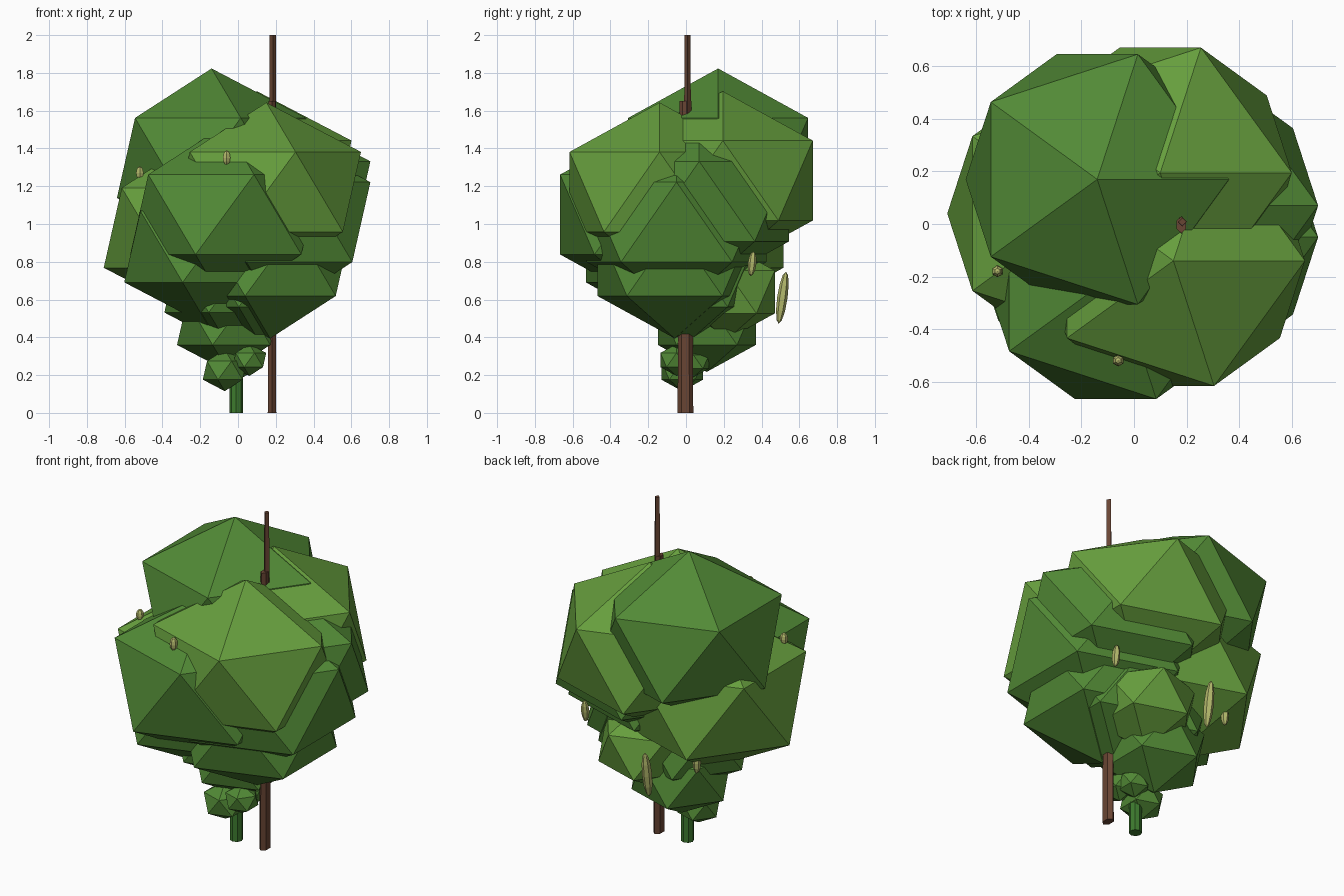
import bpy
import math
from mathutils import Vector

if "Cube" in bpy.data.objects:
    bpy.data.objects.remove(bpy.data.objects["Cube"])


def material(name, srgb):
    m = bpy.data.materials.new(name)
    m.diffuse_color = [(c / 12.92 if c <= 0.04045 else ((c + 0.055) / 1.055) ** 2.4)
                       for c in srgb] + [1]
    m.use_nodes = True
    m.node_tree.nodes["Principled BSDF"].inputs["Base Color"].default_value = m.diffuse_color
    return m


LIGHT = material("light leaf green", (0.40, 0.62, 0.24))
MID = material("leaf green", (0.32, 0.54, 0.21))
STEM = material("stem green", (0.24, 0.48, 0.18))
BARK = material("bark brown", (0.41, 0.27, 0.20))
FRUIT = material("pale fruit yellow", (0.70, 0.72, 0.42))


def finish(name, mat):
    ob = bpy.context.object
    ob.name = name
    ob.data.materials.append(mat)
    return ob


def leaf_clump(name, x, y, z, r, mat):
    bpy.ops.mesh.primitive_ico_sphere_add(subdivisions=1, radius=1, location=(x, y, z))
    finish(name, mat).scale = (r, r, r * 0.845)


def post(name, x, y, z0, z1, r0, r1, sides, mat, stretch=1):
    bpy.ops.mesh.primitive_cone_add(vertices=sides, radius1=r0, radius2=r1, depth=z1 - z0,
                                    location=(x, y, (z0 + z1) / 2))
    finish(name, mat).scale.y = stretch


def fruit(name, loc, length, width, tilt=0.0):
    bpy.ops.mesh.primitive_uv_sphere_add(segments=6, ring_count=6, radius=1, location=loc)
    ob = finish(name, FRUIT)
    ob.scale = (width / 2, width / 2, length / 2)
    ob.rotation_euler.x = tilt


# Large crown clumps
R = 0.56
for i, (x, y, z, mat) in enumerate([
        (-0.14, 0.17, 1.35, MID), (0.15, -0.14, 1.17, LIGHT), (0.10, 0.195, 1.23, LIGHT),
        (-0.07, -0.19, 1.05, MID), (-0.21, 0.04, 0.98, LIGHT),
        (0.20, 0.07, 1.12, MID), (0.20, -0.05, 1.01, MID)]):
    leaf_clump(f"crown_clump_{i + 1}", x, y, z, R, mat)

# Shrinking clumps under the crown
for i, (x, y, z, r, mat) in enumerate([
        (-0.155, -0.105, 0.88, 0.50, MID), (0.17, -0.06, 0.80, 0.48, MID),
        (0.12, 0.0, 0.72, 0.42, MID), (-0.05, 0.03, 0.675, 0.38, MID),
        (0.10, 0.215, 0.64, 0.30, LIGHT), (-0.05, 0.11, 0.475, 0.305, MID)]):
    leaf_clump(f"lower_clump_{i + 1}", x, y, z, r, mat)

# Small clumps around the stem
for i, (x, y, z, r) in enumerate([
        (-0.07, -0.02, 0.225, 0.13), (0.06, -0.05, 0.28, 0.10), (0.03, 0.04, 0.27, 0.095)]):
    leaf_clump(f"base_clump_{i + 1}", x, y, z, r, MID)

# Green stem, brown trunk and its bare tip
post("stem", -0.01, 0.0, 0.0, 0.45, 0.036, 0.036, 8, STEM)
post("trunk", 0.18, -0.003, 0.0, 1.65, 0.026, 0.02, 6, BARK, 1.6)
post("trunk_tip", 0.184, 0.008, 1.5, 2.0, 0.018, 0.016, 4, BARK)

# Hanging fruit
fruit("fruit_front", (-0.06, -0.52, 1.35), 0.08, 0.045)
fruit("fruit_left", (-0.52, -0.18, 1.27), 0.07, 0.045)
fruit("fruit_back_long", (-0.10, 0.51, 0.61), 0.28, 0.055, math.radians(-8))
fruit("fruit_back_right", (0.42, 0.35, 0.79), 0.13, 0.045, math.radians(-6))
fruit("fruit_back_left", (-0.33, 0.37, 0.69), 0.13, 0.045)
